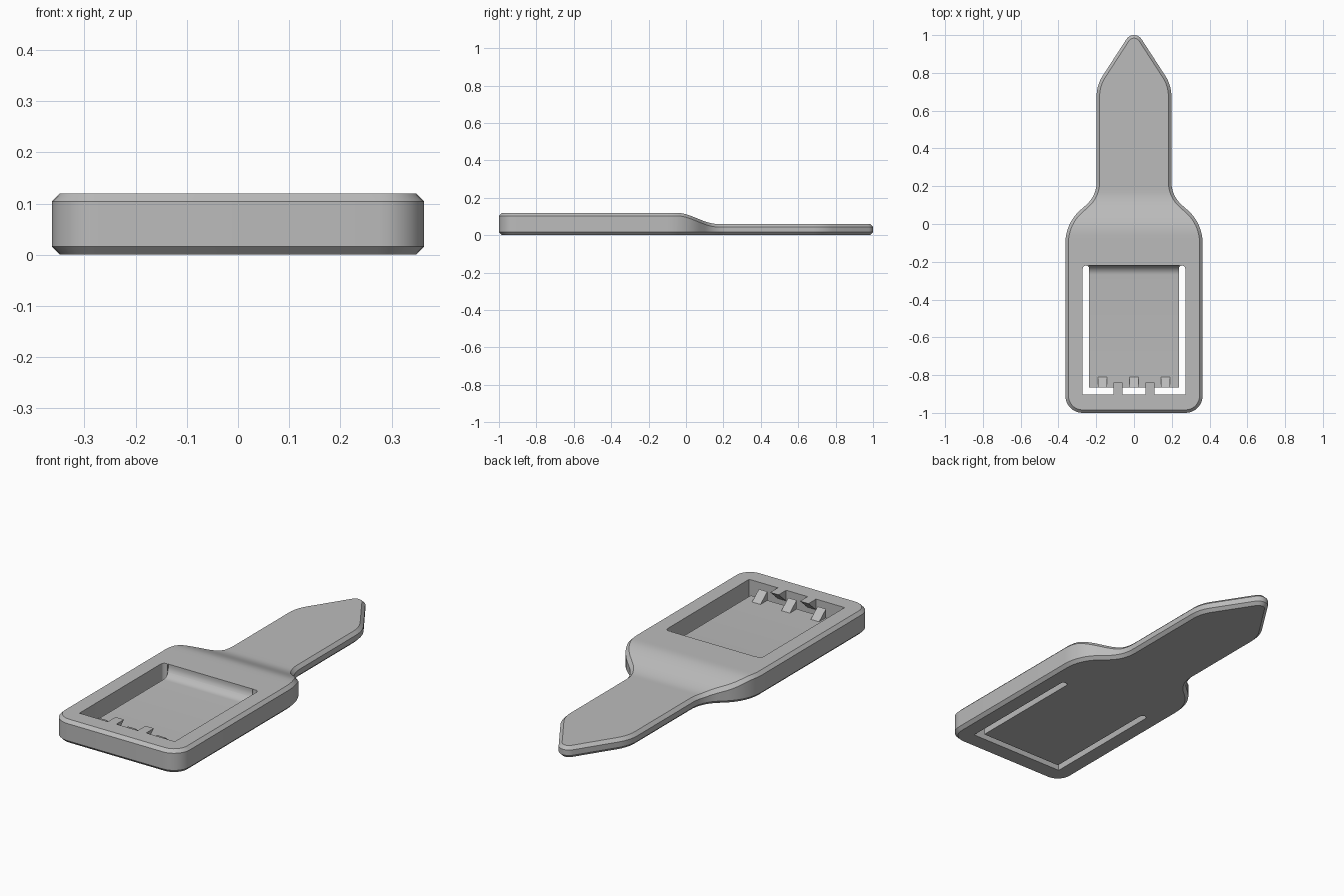
import bpy, bmesh, math
from mathutils import Vector

cube = bpy.data.objects.get("Cube")
if cube:
    bpy.data.objects.remove(cube)

grey = bpy.data.materials.new("plain grey")
grey.use_nodes = True
grey.diffuse_color = (0.5, 0.5, 0.5, 1)
grey.node_tree.nodes["Principled BSDF"].inputs["Base Color"].default_value = (0.5, 0.5, 0.5, 1)

TOP, FLOOR, CHAMFER = 0.12, 0.06, 0.016


def make(name, verts, faces):
    mesh = bpy.data.meshes.new(name)
    bm = bmesh.new()
    vs = [bm.verts.new(v) for v in verts]
    for f in faces:
        bm.faces.new([vs[i] for i in f])
    bmesh.ops.recalc_face_normals(bm, faces=bm.faces)
    bm.to_mesh(mesh)
    bm.free()
    obj = bpy.data.objects.new(name, mesh)
    bpy.context.collection.objects.link(obj)
    mesh.materials.append(grey)
    return obj


def prism(name, outline, place, a, b):
    """Extrude a 2D outline from a to b; place maps (u, v, depth) to 3D."""
    n = len(outline)
    verts = [place(u, v, d) for d in (a, b) for u, v in outline]
    faces = [list(range(n)), list(range(n, 2 * n))]
    faces += [(i, (i + 1) % n, n + (i + 1) % n, n + i) for i in range(n)]
    return make(name, verts, faces)


def along_x(u, v, d):
    return (d, u, v)


def along_z(u, v, d):
    return (u, v, d)


def fillet(p0, p, p1, r, steps=8):
    """Points of a round corner at p between p0 and p1."""
    p0, p, p1 = Vector(p0), Vector(p), Vector(p1)
    a, b = (p0 - p).normalized(), (p1 - p).normalized()
    half = a.angle(b) / 2
    start, end = p + a * (r / math.tan(half)), p + b * (r / math.tan(half))
    centre = p + (a + b).normalized() * (r / math.sin(half))
    u, v = start - centre, end - centre
    sweep = math.pi - 2 * half
    return [centre + (u * math.sin((1 - t) * sweep) + v * math.sin(t * sweep)) / math.sin(sweep)
            for t in (i / steps for i in range(steps + 1))]


def top_height(y):
    t = min(max((y + 0.05) / 0.22, 0), 1)
    return TOP + (FLOOR - TOP) * t * t * (3 - 2 * t)


# Half outline: front corner, shoulder, neck, pointed end
corners = [(0, -1), (0.363, -1), (0.363, 0.005), (0.198, 0.149), (0.198, 0.735), (0, 1.04)]
half = []
for i, r in enumerate((0.09, 0.23, 0.16, 0.2), 1):
    half += fillet(corners[i - 1], corners[i], corners[i + 1], r)
for i in range(7):
    a = math.radians(33 + 57 * i / 6)
    half.append(Vector((0.048 * math.cos(a), 0.952 + 0.048 * math.sin(a))))
half[-1].x = 0

# Inset outline for the chamfers
inset = []
for i, p in enumerate(half):
    if i == 0:
        n = Vector((0, -1))
    elif i == len(half) - 1:
        n = Vector((0, 1))
    else:
        t = ((p - half[i - 1]).normalized() + (half[i + 1] - p).normalized()).normalized()
        n = Vector((t.y, -t.x))
    inset.append(p - n * CHAMFER)

# Body: four rings joined by chamfers and walls, capped by strips
m = len(half)
loop_size = 2 * m - 1
verts = []
for ring, height in ((inset, lambda y: 0), (half, lambda y: CHAMFER),
                     (half, lambda y: top_height(y) - CHAMFER), (inset, top_height)):
    right = [(p.x, p.y, height(p.y)) for p in ring]
    verts += right + [(-x, y, z) for x, y, z in reversed(right[:-1])]
faces = []
for k in range(3):
    for i in range(loop_size):
        j = (i + 1) % loop_size
        a, b = k * loop_size, (k + 1) * loop_size
        faces.append((a + i, a + j, b + j, b + i))
for i in range(m - 1):
    a, left, left_next = 3 * loop_size, loop_size - 1 - i, loop_size - 2 - i
    strip = [i, i + 1, left_next, left] if i + 1 != left_next else [i, i + 1, left]
    faces.append([a + s for s in strip])
faces.append(list(range(loop_size)))
body = make("clip_body", verts, faces)

# Recess over the tongue, with a curved wall at the hinge
recess = [(-0.88, FLOOR)]
for i in range(9):
    a = math.radians(-90 + 90 * i / 8)
    recess.append((-0.27 + 0.05 * math.cos(a), FLOOR + 0.05 + 0.05 * math.sin(a)))
recess += [(-0.22, 0.2), (-0.88, 0.2)]
recess_cutter = prism("recess_cutter", recess, along_x, -0.242, 0.242)

# U-shaped slot around the tongue, with rounded ends
slot_half = [(0.272, -0.902)]
for i in range(7):
    a = math.pi * i / 6
    slot_half.append((0.2545 + 0.0175 * math.cos(a), -0.2375 + 0.0175 * math.sin(a)))
slot_half.append((0.237, -0.866))
slot = slot_half + [(-x, y) for x, y in reversed(slot_half)]
slot_cutter = prism("slot_cutter", slot, along_z, -0.1, 0.3)

bpy.context.view_layer.objects.active = body
for cutter in (recess_cutter, slot_cutter):
    cutter.hide_render = True
    mod = body.modifiers.new("cut", 'BOOLEAN')
    mod.operation = 'DIFFERENCE'
    mod.solver = 'EXACT'
    mod.object = cutter
    bpy.ops.object.modifier_apply(modifier=mod.name)
    bpy.data.objects.remove(cutter)

# Teeth on the tongue lean up, teeth on the frame point inward between them
tongue_tooth = [(-0.866, FLOOR - 0.01), (-0.866, 0.105), (-0.81, FLOOR), (-0.81, FLOOR - 0.01)]
for i, x in enumerate((-0.167, 0, 0.167), 1):
    prism(f"tongue_tooth_{i}", tongue_tooth, along_x, x - 0.024, x + 0.024)
frame_tooth = [(-0.91, TOP), (-0.84, TOP), (-0.902, 0.065), (-0.91, 0.065)]
for side, x in (("right", -0.085), ("left", 0.085)):
    prism(f"frame_tooth_{side}", frame_tooth, along_x, x - 0.024, x + 0.024)

# Smooth curves, sharp edges
bpy.ops.object.select_all(action='DESELECT')
body.select_set(True)
bpy.context.view_layer.objects.active = body
bpy.ops.object.shade_smooth_by_angle(angle=math.radians(28))
